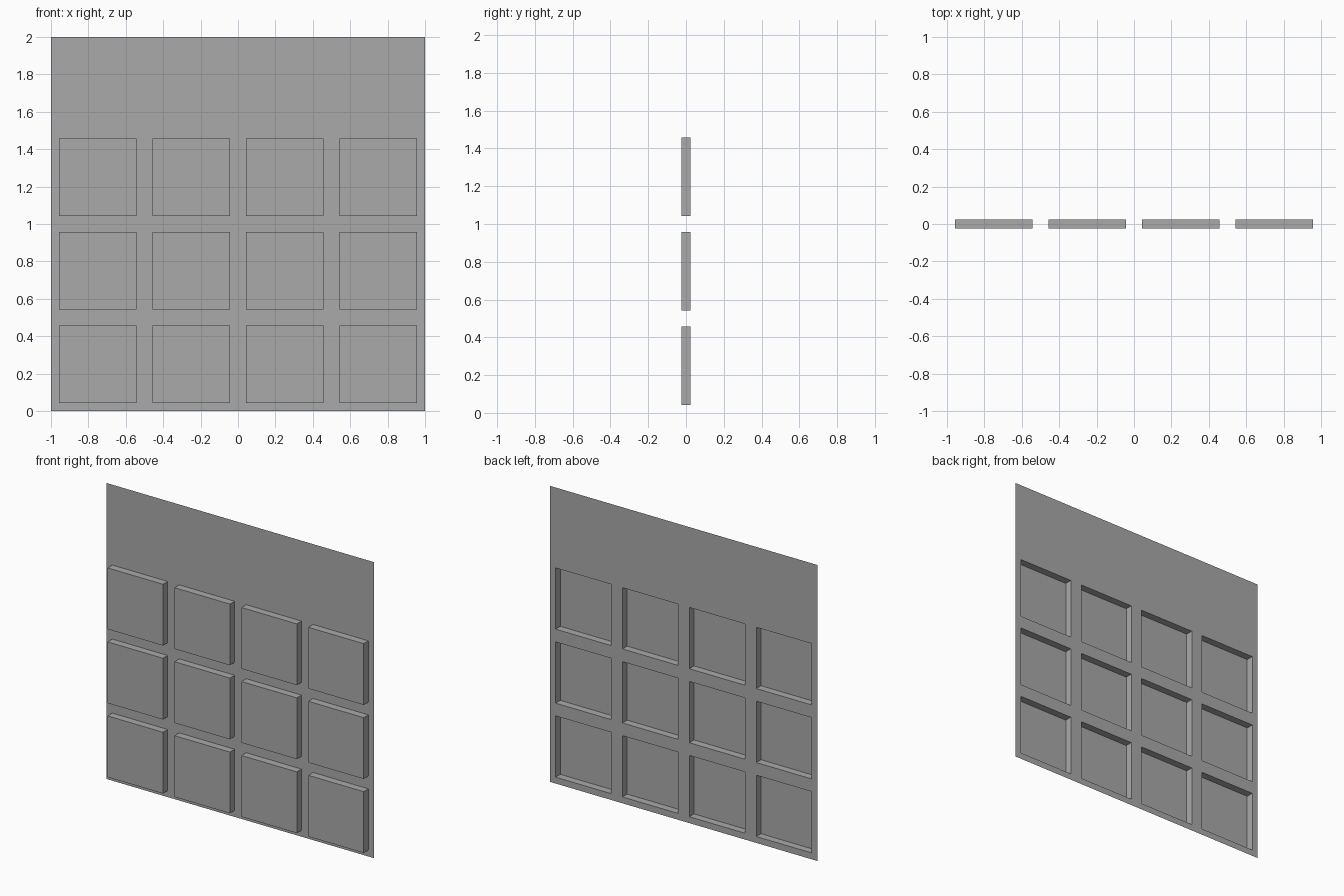
import bpy, bmesh, math
from mathutils import Matrix, Vector

if "Cube" in bpy.data.objects:
    bpy.data.objects.remove(bpy.data.objects["Cube"])

DEPTH = 0.05    # how far the panels stand forward of the sheet
MARGIN = 0.043  # border around each panel

grey = bpy.data.materials.new("mid grey")
grey.diffuse_color = (0.4, 0.4, 0.4, 1.0)
grey.use_nodes = True
grey.node_tree.nodes["Principled BSDF"].inputs["Base Color"].default_value = grey.diffuse_color

# Thin upright sheet divided into 4 x 4 cells, facing the front
bm = bmesh.new()
bmesh.ops.create_grid(bm, x_segments=4, y_segments=4, size=1.0)
place = Matrix.Translation((0, DEPTH / 2, 1)) @ Matrix.Rotation(math.pi / 2, 4, 'X')
bmesh.ops.transform(bm, matrix=place, verts=bm.verts)

# Embossed panels in the lower three rows, hollow from the back
cells = [f for f in bm.faces if f.calc_center_median().z < 1.5]
bmesh.ops.inset_individual(bm, faces=cells, thickness=MARGIN, use_even_offset=True)
panels = bmesh.ops.extrude_discrete_faces(bm, faces=cells)["faces"]
for f in panels:
    bmesh.ops.translate(bm, verts=f.verts, vec=Vector((0, -DEPTH, 0)))

mesh = bpy.data.meshes.new("panelled_sheet")
bm.to_mesh(mesh)
bm.free()
mesh.materials.append(grey)
sheet = bpy.data.objects.new("panelled_sheet", mesh)
bpy.context.collection.objects.link(sheet)
